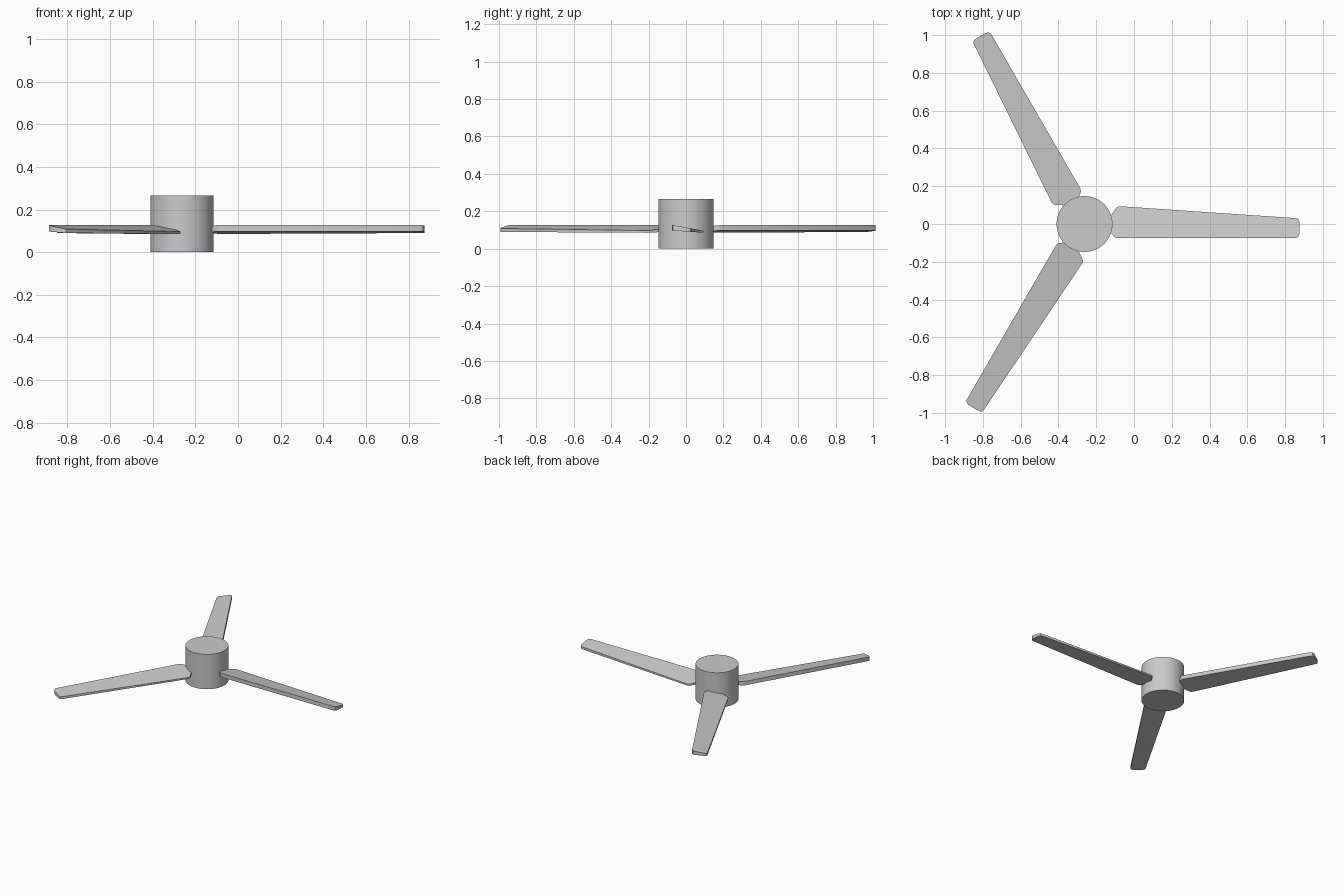
import bpy, bmesh, math
from mathutils import Matrix

if "Cube" in bpy.data.objects:
    bpy.data.objects.remove(bpy.data.objects["Cube"])

HUB_X = -0.262

grey = bpy.data.materials.new("grey")
grey.diffuse_color = (0.6, 0.6, 0.6, 1)
grey.use_nodes = True
grey.node_tree.nodes["Principled BSDF"].inputs["Base Color"].default_value = grey.diffuse_color


def finish(name, bm):
    bmesh.ops.recalc_face_normals(bm, faces=bm.faces[:])
    mesh = bpy.data.meshes.new(name)
    bm.to_mesh(mesh)
    bm.free()
    mesh.materials.append(grey)
    obj = bpy.data.objects.new(name, mesh)
    bpy.context.collection.objects.link(obj)
    bpy.ops.object.select_all(action='DESELECT')
    obj.select_set(True)
    bpy.context.view_layer.objects.active = obj
    bpy.ops.object.shade_smooth_by_angle(angle=math.radians(30))
    return obj


# Hub: upright cylinder
bm = bmesh.new()
bmesh.ops.create_cone(bm, cap_ends=True, segments=64, radius1=0.148, radius2=0.148,
                      depth=0.265, matrix=Matrix.Translation((HUB_X, 0, 0.1325)))
finish("hub", bm)

# Blade outline, pointing along +x from the hub axis
OUTLINE = [(0.13, -0.035), (0.158, -0.069), (0.172, -0.075), (1.117, -0.075),
           (1.13, -0.069), (1.137, -0.055), (1.137, 0.013), (1.132, 0.025),
           (1.12, 0.031), (0.185, 0.094), (0.172, 0.09), (0.165, 0.082), (0.13, 0.03)]


# Pitched faces: thick leading edge, thin trailing edge
def top_z(y):
    return 0.127 - 0.18 * (y + 0.075)


def bottom_z(y):
    return 0.097 - 0.07 * (y + 0.075)


# Three blades
for i in range(3):
    bm = bmesh.new()
    upper = [bm.verts.new((x, y, top_z(y))) for x, y in OUTLINE]
    lower = [bm.verts.new((x, y, bottom_z(y))) for x, y in OUTLINE]
    bm.faces.new(upper)
    bm.faces.new(lower[::-1])
    n = len(OUTLINE)
    for k in range(n):
        j = (k + 1) % n
        bm.faces.new((lower[k], lower[j], upper[j], upper[k]))
    bm.transform(Matrix.Translation((HUB_X, 0, 0)) @ Matrix.Rotation(i * math.tau / 3, 4, 'Z'))
    finish(f"blade_{i + 1}", bm)
